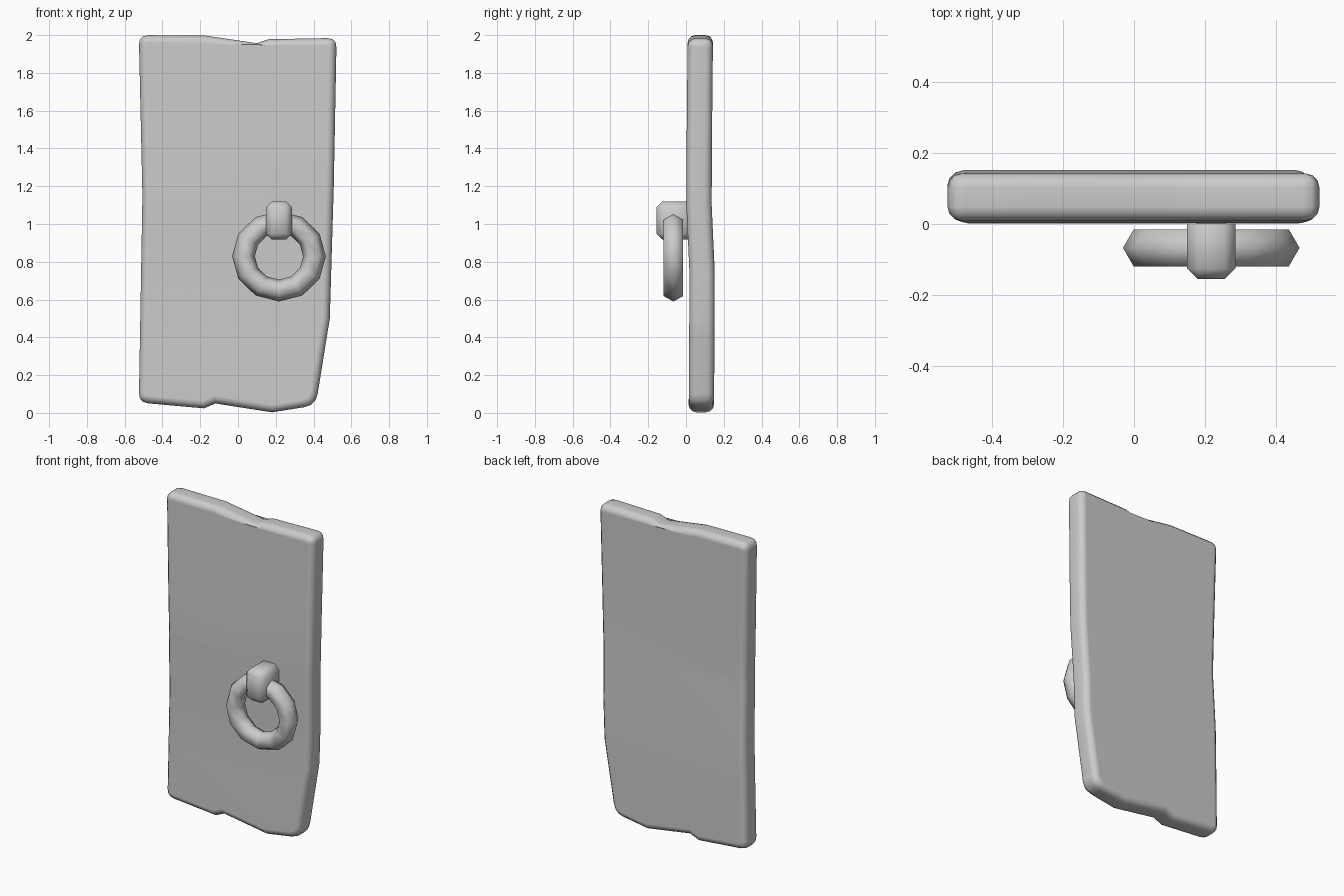
import bpy, bmesh, math
from mathutils import Vector

if "Cube" in bpy.data.objects:
    bpy.data.objects.remove(bpy.data.objects["Cube"])


def finish(obj, angle):
    bpy.ops.object.select_all(action='DESELECT')
    obj.select_set(True)
    bpy.context.view_layer.objects.active = obj
    bpy.ops.object.shade_smooth_by_angle(angle=math.radians(angle))


def new_object(name, bm):
    mesh = bpy.data.meshes.new(name)
    bm.to_mesh(mesh)
    bm.free()
    obj = bpy.data.objects.new(name, mesh)
    bpy.context.collection.objects.link(obj)
    return obj


def outline_points(points, steps=3):
    """Expand (x, z, radius) points, rounding corners whose radius is not 0."""
    out = []
    for i, (x, z, r) in enumerate(points):
        p = Vector((x, z))
        if r == 0:
            out.append(p)
            continue
        a = p + (Vector(points[i - 1][:2]) - p).normalized() * r
        b = p + (Vector(points[(i + 1) % len(points)][:2]) - p).normalized() * r
        for k in range(steps + 1):
            t = k / steps
            out.append(a * (1 - t) ** 2 + p * 2 * t * (1 - t) + b * t * t)
    return out


def bend(z):
    """Gentle warp of the slab in depth along its height."""
    keys = [(0, 0.081), (0.4, 0.084), (0.75, 0.085), (1.1, 0.069), (1.4, 0.070), (2, 0.076)]
    for (z0, y0), (z1, y1) in zip(keys, keys[1:]):
        if z <= z1:
            return y0 + (y1 - y0) * (z - z0) / (z1 - z0)
    return keys[-1][1]


# Door slab: chipped outline, thick, with rounded rims
OUTLINE = [(-0.525, 2.0, 0.05), (-0.17, 1.997, 0), (0.10, 1.957, 0), (0.16, 1.978, 0),
           (0.522, 1.985, 0.05), (0.507, 1.2, 0), (0.486, 0.5, 0),
           (0.412, 0.04, 0.06), (0.18, 0.003, 0), (-0.12, 0.05, 0),
           (-0.18, 0.024, 0), (-0.525, 0.055, 0.05), (-0.506, 1.15, 0)]
HALF = 0.067
bm = bmesh.new()
face = bm.faces.new([bm.verts.new((p.x, -HALF, p.y)) for p in outline_points(OUTLINE)])
ext = bmesh.ops.extrude_face_region(bm, geom=[face], use_keep_orig=True)
for v in ext['geom']:
    if isinstance(v, bmesh.types.BMVert):
        v.co.y = HALF
bmesh.ops.recalc_face_normals(bm, faces=bm.faces)
rims = [e for e in bm.edges if abs(e.verts[0].co.y - e.verts[1].co.y) < 1e-5]
bmesh.ops.bevel(bm, geom=rims, offset=0.04, segments=3, profile=0.5,
                affect='EDGES', clamp_overlap=False)
for z in (0.4, 0.75, 1.1, 1.4):
    bmesh.ops.bisect_plane(bm, geom=bm.verts[:] + bm.edges[:] + bm.faces[:],
                           plane_co=(0, 0, z), plane_no=(0, 0, 1))
for v in bm.verts:
    v.co.y += bend(v.co.z)
slab = new_object("door_slab", bm)
finish(slab, 45)
slab.modifiers.new("flat_face_shading", 'WEIGHTED_NORMAL').keep_sharp = True

# Pull ring: low-poly torus with a six-sided section
bpy.ops.mesh.primitive_torus_add(major_segments=12, minor_segments=6,
                                 major_radius=0.188, minor_radius=0.06,
                                 location=(0.217, -0.067, 0.829),
                                 rotation=(math.pi / 2, 0, 0))
ring = bpy.context.object
ring.name = "pull_ring"
ring.scale = (1, 0.965, 1)
finish(ring, 62)

# Ring mount: chamfered block gripping the ring
bm = bmesh.new()
bmesh.ops.create_cube(bm, size=1)
for v in bm.verts:
    v.co = Vector((0.217 + v.co.x * 0.136, -0.0575 + v.co.y * 0.195, 1.019 + v.co.z * 0.202))
bmesh.ops.bevel(bm, geom=bm.edges[:], offset=0.03, segments=1, affect='EDGES')
mount = new_object("ring_mount", bm)
finish(mount, 62)
